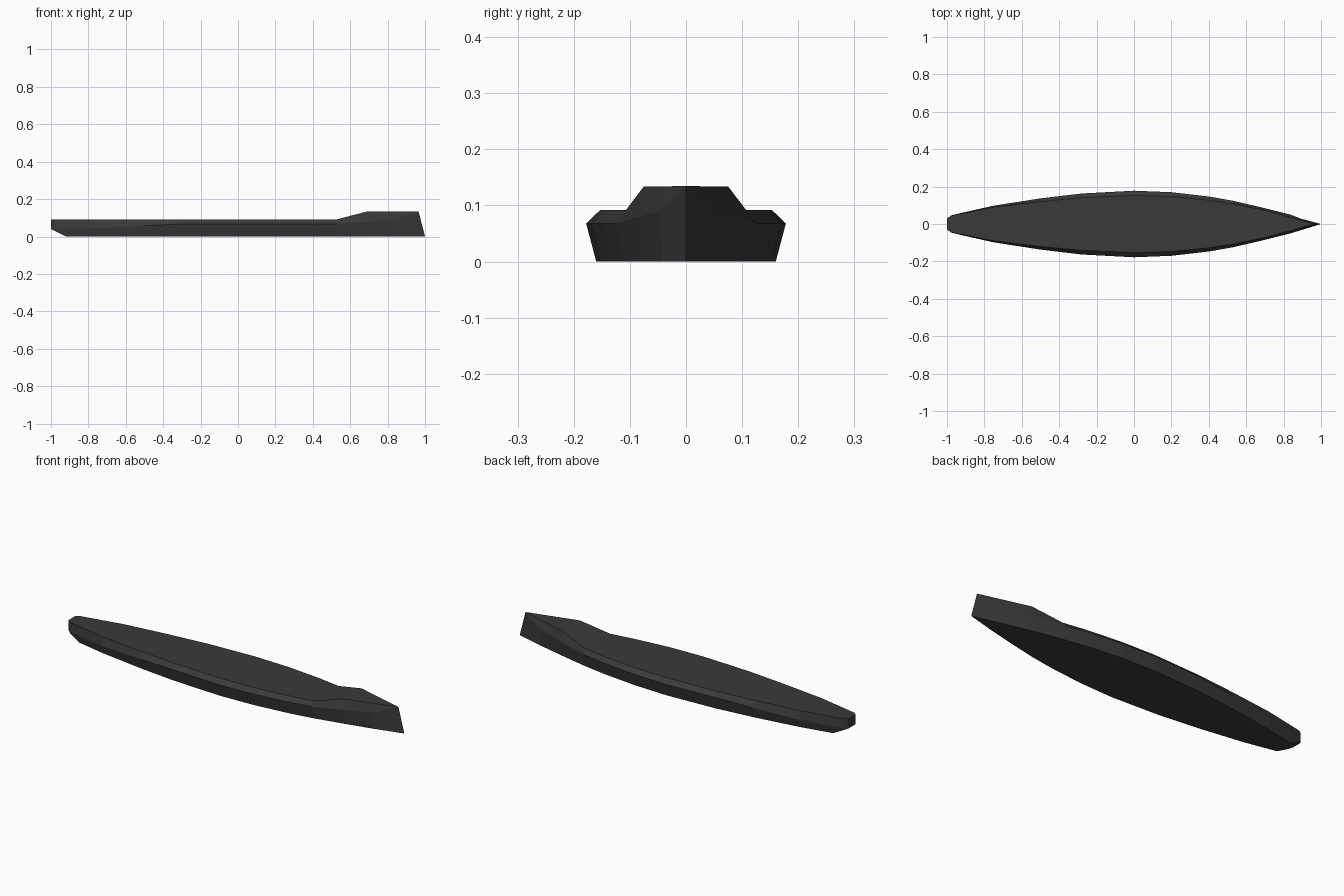
import bpy
import bmesh

default_cube = bpy.data.objects.get("Cube")
if default_cube:
    bpy.data.objects.remove(default_cube, do_unlink=True)


def flat_material(name, colour):
    mat = bpy.data.materials.new(name)
    mat.use_nodes = True
    mat.diffuse_color = colour
    shader = mat.node_tree.nodes["Principled BSDF"]
    shader.inputs["Base Color"].default_value = colour
    shader.inputs["Roughness"].default_value = 0.8
    return mat


# Hull stations from stern to bow:
# x, bottom half-width, chine half-width, chine height, deck half-width
stations = [
    (-0.75, 0.085, 0.098, 0.045, 0.09),
    (-0.5, 0.122, 0.137, 0.058, 0.12),
    (-0.28, 0.146, 0.163, 0.068, 0.141),
    (0, 0.16, 0.178, 0.068, 0.153),
    (0.2, 0.153, 0.17, 0.068, 0.147),
    (0.4, 0.132, 0.147, 0.068, 0.127),
    (0.53, 0.111, 0.124, 0.068, 0.107),
]
DECK, BOW_DECK = 0.092, 0.134

# Each section holds the bottom, chine and deck points of the left half
sections = [
    # Transom and its chamfered corner
    [(-1, 0.028, 0.04), (-1, 0.028, 0.042), (-1, 0.028, DECK)],
    [(-0.98, 0.042, 0.03), (-0.98, 0.045, 0.041), (-0.98, 0.044, DECK)],
    # Start of the flat bottom
    [(-0.92, 0.05, 0), (-0.92, 0.06, 0.042), (-0.92, 0.056, DECK)],
]
for x, bottom, chine, chine_z, deck in stations:
    sections.append([(x, bottom, 0), (x, chine, chine_z), (x, deck, DECK)])
# Raised foredeck and raked stem
sections += [
    [(0.69, 0.077, 0), (0.69, 0.087, 0.079), (0.69, 0.075, BOW_DECK)],
    [(0.84, 0.042, 0), (0.84, 0.049, 0.09), (0.84, 0.035, BOW_DECK)],
    [(1, 0, 0), (0.965, 0, 0.135), (0.965, 0, 0.135)],
]


def build_hull():
    bm = bmesh.new()
    rings = []
    for left in sections:
        right = [(x, -y, z) for x, y, z in reversed(left)]
        rings.append([bm.verts.new(p) for p in left + right])
    # Skin the sides, deck and bottom between neighbouring sections
    for a, b in zip(rings, rings[1:]):
        for i in range(len(a)):
            j = (i + 1) % len(a)
            bm.faces.new((a[i], a[j], b[j], b[i]))
    bm.faces.new(rings[0])
    # Weld the stem into a sharp edge
    bmesh.ops.remove_doubles(bm, verts=bm.verts, dist=0.0005)
    bmesh.ops.recalc_face_normals(bm, faces=bm.faces)
    mesh = bpy.data.meshes.new("hull")
    bm.to_mesh(mesh)
    bm.free()
    return mesh


hull = bpy.data.objects.new("hull", build_hull())
hull.data.materials.append(flat_material("charcoal hull paint", (0.042, 0.042, 0.042, 1)))
bpy.context.collection.objects.link(hull)
